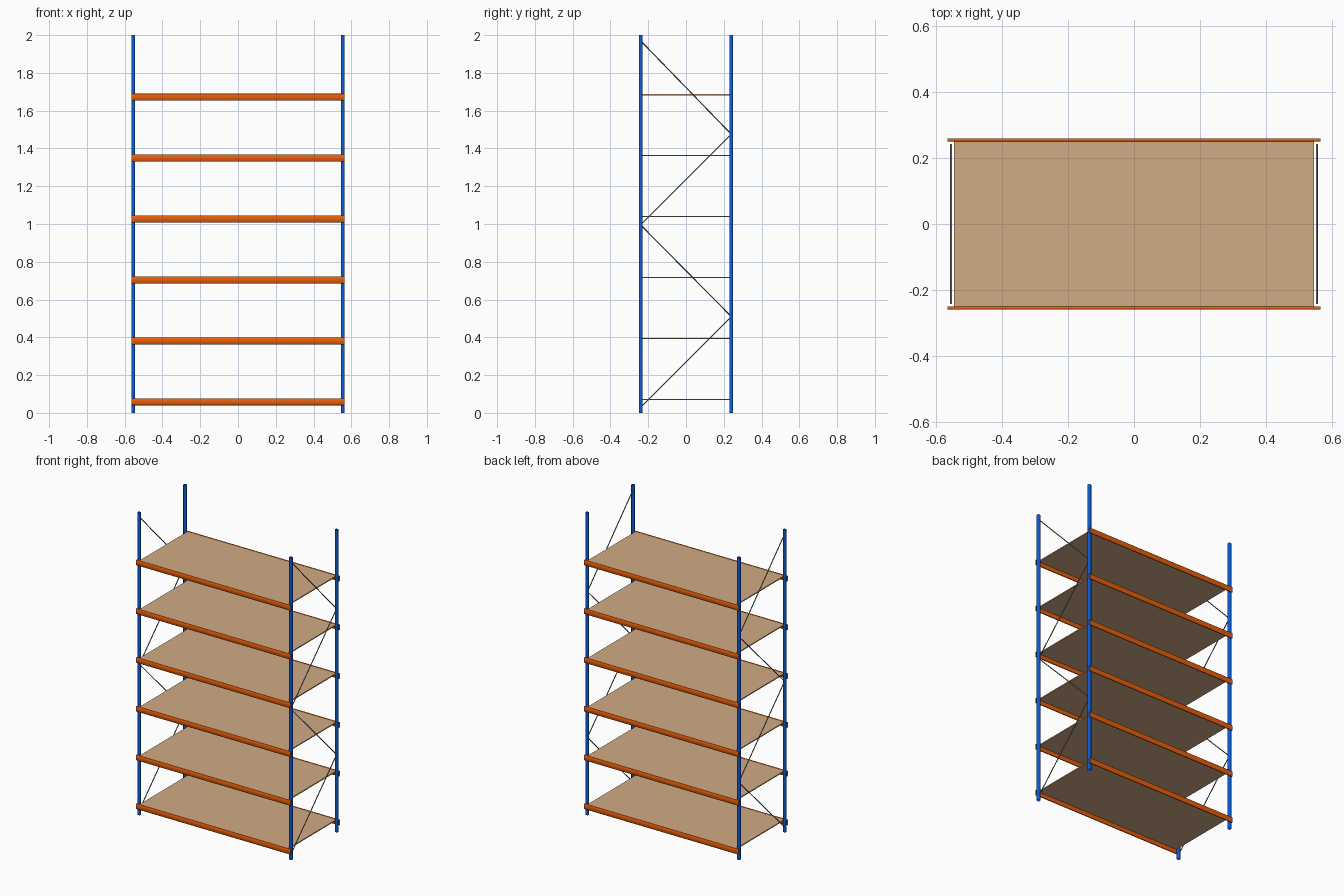
import bpy, bmesh, math
from mathutils import Vector

if "Cube" in bpy.data.objects:
    bpy.data.objects.remove(bpy.data.objects["Cube"])


def material(name, rgb):
    m = bpy.data.materials.new(name)
    m.diffuse_color = (*rgb, 1)
    m.use_nodes = True
    m.node_tree.nodes["Principled BSDF"].inputs["Base Color"].default_value = m.diffuse_color
    return m


BLUE = material("blue paint", (0.003, 0.11, 0.70))
ORANGE = material("orange paint", (0.82, 0.115, 0.003))
BOARD = material("chipboard tan", (0.636, 0.407, 0.234))
STEEL = material("grey steel", (0.22, 0.22, 0.22))


def finish(bm, name, mat, smooth=False):
    for f in bm.faces:
        f.smooth = smooth
    me = bpy.data.meshes.new(name)
    bm.to_mesh(me)
    bm.free()
    me.materials.append(mat)
    ob = bpy.data.objects.new(name, me)
    bpy.context.collection.objects.link(ob)
    return ob


def chamfered(w, h, c):
    """Rectangle outline with chamfered corners, anticlockwise."""
    w, h = w / 2, h / 2
    return [(w - c, -h), (w, -h + c), (w, h - c), (w - c, h),
            (-w + c, h), (-w, h - c), (-w, -h + c), (-w + c, -h)]


def tube(name, outline, place, ends, mat):
    """Thin-walled open section; place(u, v, t) gives a 3D point."""
    bm = bmesh.new()
    a, b = [[bm.verts.new(place(u, v, t)) for u, v in outline] for t in ends]
    n = len(outline)
    for i in range(n):
        j = (i + 1) % n
        bm.faces.new((a[i], a[j], b[j], b[i]))
    return finish(bm, name, mat, True)


def box(name, centre, size, mat):
    bm = bmesh.new()
    bmesh.ops.create_cube(bm, size=1)
    for v in bm.verts:
        v.co = Vector(centre) + Vector([v.co[i] * size[i] for i in range(3)])
    return finish(bm, name, mat)


sides = ((-1, "left"), (1, "right"))
ends = ((-1, "front"), (1, "back"))

# Four hollow uprights
for sx, xn in sides:
    for sy, yn in ends:
        tube(f"{yn}_{xn}_upright", chamfered(0.02, 0.02, 0.004),
             lambda u, v, t: (sx * 0.555 + u, sy * 0.24 + v, t), (0, 2), BLUE)

# Shelf levels: a board between two hollow beams
for k in range(6):
    top = 0.076 + k * 0.3228
    box(f"shelf_board_{k + 1}", (0, 0, top - 0.005), (1.09, 0.5, 0.007), BOARD)
    for sy, yn in ends:
        tube(f"{yn}_beam_{k + 1}", chamfered(0.009, 0.036, 0.002),
             lambda u, v, t: (t, sy * 0.2545 + u, top - 0.018 + v),
             (-0.565, 0.565), ORANGE)

# Zigzag side bracing from round rod
rod = [(0.0032 * math.cos(a * math.pi / 4), 0.0032 * math.sin(a * math.pi / 4))
       for a in range(8)]
path = [(-0.24, 0.03), (0.24, 0.51), (-0.24, 0.995), (0.24, 1.475), (-0.24, 1.97)]
for sx, xn in sides:
    for i, (p, q) in enumerate(zip(path, path[1:])):
        dy, dz = q[0] - p[0], q[1] - p[1]
        half = math.hypot(dy, dz) / 2
        bar = tube(f"{xn}_brace_{i + 1}", rod,
                   lambda u, v, t: (v, t, u), (-half, half), STEEL)
        bar.rotation_euler.x = math.atan2(dz, dy)
        bar.location = (sx * 0.554, (p[0] + q[0]) / 2, (p[1] + q[1]) / 2)
